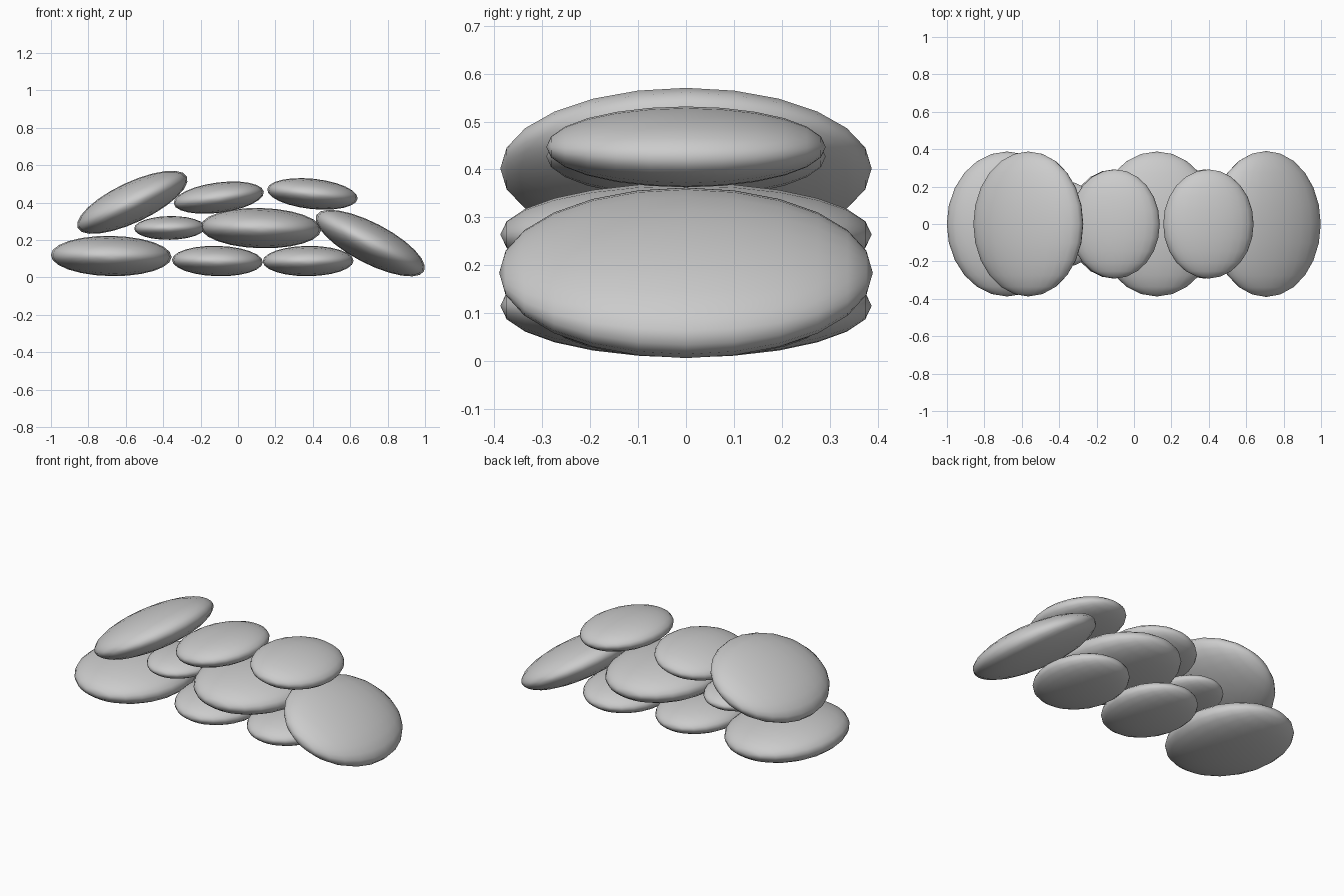
import bpy, bmesh
from math import radians
from mathutils import Matrix, Euler

if "Cube" in bpy.data.objects:
    bpy.data.objects.remove(bpy.data.objects["Cube"])

# Pile of flat pebbles: name, x, z, half length, tilt in degrees (positive = right end up)
STONES = [
    ("bottom_left_stone",   -0.678, 0.115, 0.323, -1),
    ("bottom_middle_stone", -0.110, 0.088, 0.243, -1.5),
    ("bottom_right_stone",   0.375, 0.088, 0.243, 0.5),
    ("small_wedge_stone",   -0.365, 0.265, 0.190, 1),
    ("middle_stone",         0.122, 0.264, 0.323, -1.5),
    ("upper_left_stone",    -0.565, 0.402, 0.323, 25.3),
    ("upper_middle_stone",  -0.103, 0.427, 0.243, 7.5),
    ("upper_right_stone",    0.398, 0.447, 0.243, -6),
    ("right_leaning_stone",  0.707, 0.184, 0.325, -27.5),
]


def stone(name, x, z, half, tilt):
    # Flattened sphere with its poles along y, widest front to back
    bm = bmesh.new()
    bmesh.ops.create_uvsphere(bm, u_segments=24, v_segments=12, radius=1,
                              matrix=Matrix.Rotation(radians(90), 4, 'X'))
    bmesh.ops.scale(bm, vec=(half, half * 1.2, half / 3), verts=bm.verts)
    for f in bm.faces:
        f.smooth = True
    mesh = bpy.data.meshes.new(name)
    bm.to_mesh(mesh)
    bm.free()
    ob = bpy.data.objects.new(name, mesh)
    ob.location = (x, 0, z)
    ob.rotation_euler = Euler((0, radians(-tilt), 0))
    bpy.context.collection.objects.link(ob)


for s in STONES:
    stone(*s)
